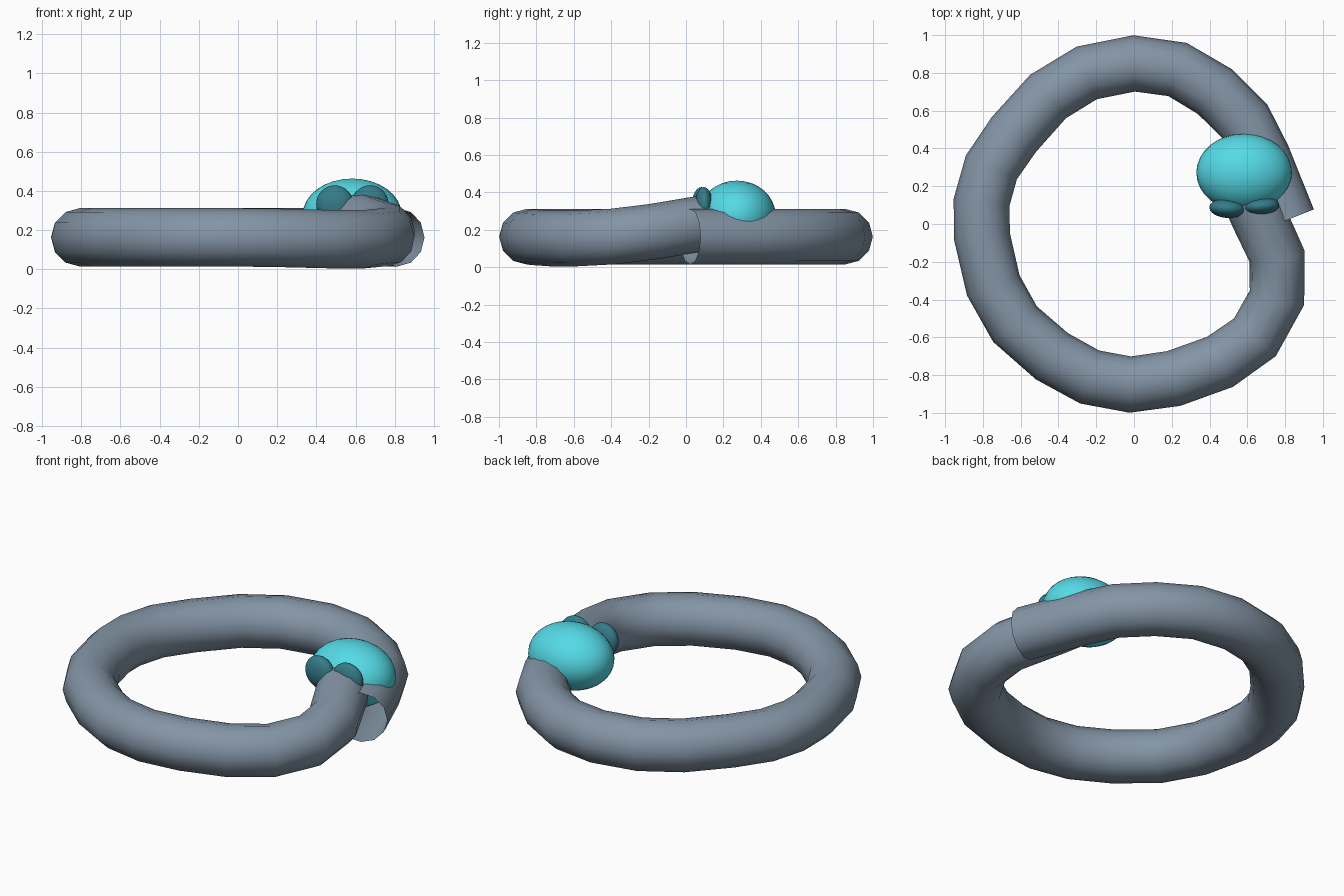
import bpy
from math import radians

if "Cube" in bpy.data.objects:
    bpy.data.objects.remove(bpy.data.objects["Cube"])


def material(name, rgb):
    m = bpy.data.materials.new(name)
    m.diffuse_color = (*rgb, 1)
    m.use_nodes = True
    m.node_tree.nodes["Principled BSDF"].inputs["Base Color"].default_value = m.diffuse_color
    return m


def ellipsoid(name, loc, scale, mat, turn=0):
    bpy.ops.mesh.primitive_uv_sphere_add(segments=32, ring_count=16, radius=1,
                                         location=loc, rotation=(0, 0, radians(turn)))
    ob = bpy.context.object
    ob.name = name
    ob.scale = scale
    bpy.ops.object.shade_smooth()
    ob.data.materials.append(mat)
    return ob


slate = material("body_slate", (0.23, 0.30, 0.38))
cyan = material("head_cyan", (0.09, 0.7, 0.79))
teal = material("eye_teal", (0.035, 0.2, 0.25))

# Coiled body: open-ended 12-sided tube from the tail tip round to the neck
Z = 0.163
path = [
    (0.814, 0.022, Z), (0.68, 0.355, Z), (0.585, 0.545, Z), (0.43, 0.70, Z),
    (0.23, 0.818, Z), (0, 0.85, Z), (-0.25, 0.80, Z), (-0.455, 0.675, Z),
    (-0.635, 0.475, Z), (-0.755, 0.30, Z), (-0.807, 0.115, Z), (-0.805, -0.065, Z),
    (-0.745, -0.325, Z), (-0.63, -0.53, Z), (-0.435, -0.70, Z), (-0.235, -0.81, Z),
    (-0.02, -0.85, Z), (0.21, -0.818, 0.16), (0.455, -0.73, 0.154),
    (0.64, -0.60, 0.153), (0.757, -0.39, 0.164), (0.757, -0.17, 0.191),
    (0.66, 0.04, 0.226), (0.585, 0.21, 0.255),
]
curve = bpy.data.curves.new("coiled_body", 'CURVE')
curve.dimensions = '3D'
curve.bevel_depth = 0.149
curve.bevel_resolution = 4
curve.materials.append(slate)
spline = curve.splines.new('POLY')
spline.points.add(len(path) - 1)
for point, co in zip(spline.points, path):
    point.co = (*co, 1)
spline.use_smooth = True
body = bpy.data.objects.new("coiled_body", curve)
bpy.context.collection.objects.link(body)
bpy.context.view_layer.objects.active = body
body.select_set(True)
bpy.ops.object.convert(target='MESH')
bpy.ops.object.shade_smooth()

# Head resting on the tail, with two flattened eyes at the front
ellipsoid("head", (0.583, 0.272, 0.278), (0.253, 0.207, 0.185), cyan)
ellipsoid("left_eye", (0.494, 0.083, 0.333), (0.095, 0.051, 0.095), teal, -4)
ellipsoid("right_eye", (0.674, 0.095, 0.333), (0.095, 0.047, 0.095), teal, 4)
